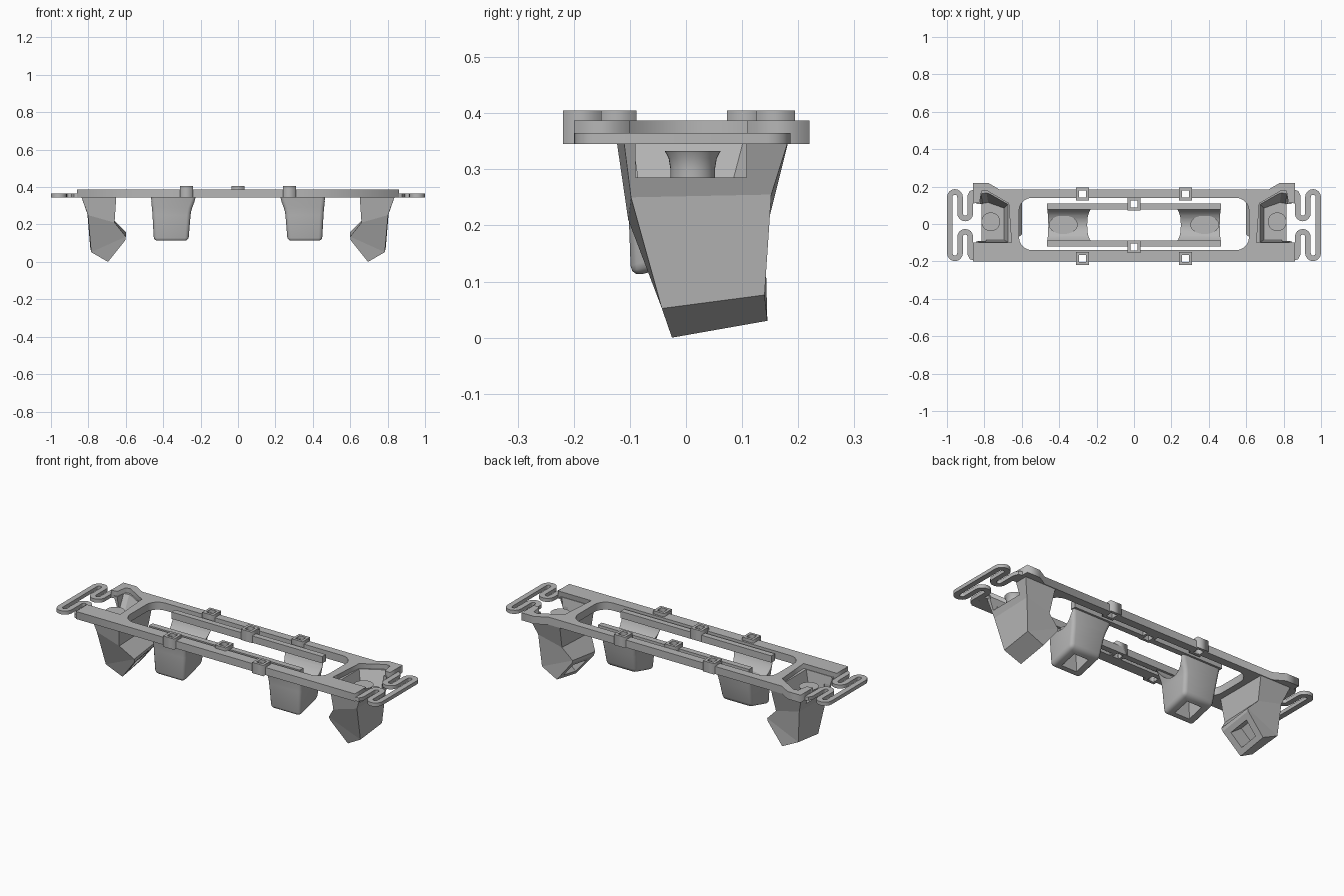
import bpy, bmesh, math
from mathutils import Vector

old = bpy.data.objects.get("Cube")
if old:
    bpy.data.objects.remove(old)

grey = bpy.data.materials.new("mid grey")
grey.use_nodes = True
GREY = (0.47, 0.47, 0.47, 1)
grey.diffuse_color = GREY
grey.node_tree.nodes["Principled BSDF"].inputs["Base Color"].default_value = GREY

BOTTOM, TOP = 0.345, 0.387


def add(name, data):
    ob = bpy.data.objects.new(name, data)
    bpy.context.scene.collection.objects.link(ob)
    ob.data.materials.append(grey)
    return ob


def bake(ob):
    """Replace an object by its evaluated mesh."""
    bpy.context.view_layer.update()
    deps = bpy.context.evaluated_depsgraph_get()
    mesh = bpy.data.meshes.new_from_object(ob.evaluated_get(deps))
    name, place = ob.name, ob.location.copy()
    bpy.data.objects.remove(ob)
    mesh.materials.clear()
    new = add(name, mesh)
    new.name = name
    new.location = place
    return new


def flat_shape(name, outlines, z0, z1):
    """Extruded outline; further outlines become holes."""
    cu = bpy.data.curves.new(name, "CURVE")
    cu.dimensions, cu.fill_mode = "2D", "BOTH"
    cu.extrude = (z1 - z0) / 2
    for pts in outlines:
        sp = cu.splines.new("POLY")
        sp.points.add(len(pts) - 1)
        for p, (x, y) in zip(sp.points, pts):
            p.co = (x, y, 0, 1)
        sp.use_cyclic_u = True
    ob = add(name, cu)
    ob.location.z = (z0 + z1) / 2
    return bake(ob)


def loft(name, rings, round_width=0):
    """Closed solid through rings of points, optionally rounded below the rim."""
    bm = bmesh.new()
    loops = [[bm.verts.new(p) for p in ring] for ring in rings]
    n = len(loops[0])
    for a, b in zip(loops, loops[1:]):
        for i in range(n):
            j = (i + 1) % n
            bm.faces.new((a[i], a[j], b[j], b[i]))
    bm.faces.new(loops[0])
    bm.faces.new(loops[-1])
    bmesh.ops.recalc_face_normals(bm, faces=bm.faces)
    if round_width:
        rim = set(loops[0])
        edges = [e for e in bm.edges if not (e.verts[0] in rim and e.verts[1] in rim)]
        bmesh.ops.bevel(bm, geom=edges, offset=round_width, segments=3,
                        profile=0.5, affect="EDGES", clamp_overlap=True)
    me = bpy.data.meshes.new(name)
    bm.to_mesh(me)
    bm.free()
    return add(name, me)


def rect(x0, x1, y0, y1):
    return [(x0, y0), (x1, y0), (x1, y1), (x0, y1)]


def block(name, x0, x1, y0, y1, z0, z1):
    return loft(name, [[(x, y, z) for x, y in rect(x0, x1, y0, y1)] for z in (z0, z1)])


def disc(cx, cy, z, rx, ry, n=32):
    return [(cx + rx * math.cos(2 * math.pi * i / n),
             cy + ry * math.sin(2 * math.pi * i / n), z) for i in range(n)]


def cut(ob, cutters):
    for c in cutters:
        m = ob.modifiers.new("cut", "BOOLEAN")
        m.operation, m.solver, m.object = "DIFFERENCE", "EXACT", c
    ob = bake(ob)
    for c in cutters:
        bpy.data.objects.remove(c)
    return ob


def smooth(ob, angle=35):
    bpy.ops.object.select_all(action="DESELECT")
    ob.select_set(True)
    bpy.context.view_layer.objects.active = ob
    bpy.ops.object.shade_smooth_by_angle(angle=math.radians(angle))


def rounded(hx, hy, r, n=6):
    pts = []
    for k, (sx, sy) in enumerate([(1, 1), (-1, 1), (-1, -1), (1, -1)]):
        for i in range(n + 1):
            a = math.pi / 2 * (k + i / n)
            pts.append((sx * (hx - r) + r * math.cos(a), sy * (hy - r) + r * math.sin(a)))
    return pts


# Main frame with end openings and a rounded window
half = [(0.72, 0.185), (0.78, 0.22), (0.86, 0.22), (0.86, 0.11), (0.825, 0.115),
        (0.815, 0.175), (0.79, 0.18), (0.67, 0.11), (0.655, -0.1), (0.86, -0.1), (0.86, -0.2)]
outline = half + [(-x, y) for x, y in reversed(half)]
frame = flat_shape("main_frame", [outline, rounded(0.615, 0.14, 0.07)], BOTTOM, TOP)

# Square clip rings on the frame and inner rails
CLIPS = [(-0.275, 0.16), (0.275, 0.16), (-0.275, -0.185), (0.275, -0.185), (0, 0.107), (0, -0.122)]
R, H = 0.034, 0.019


def clip_holes():
    return [block("hole_cutter", x - H, x + H, y - H, y + H, 0.3, 0.45) for x, y in CLIPS]


frame = cut(frame, clip_holes())
for x, y in CLIPS:
    flat_shape("clip_ring", [rect(x - R, x + R, y - R, y + R),
                             rect(x - H, x + H, y - H, y + H)], BOTTOM, 0.405)

# Inner rails
for name, y0, y1 in (("back_rail", 0.078, 0.11), ("front_rail", -0.12, -0.088)):
    cut(block(name, -0.465, 0.465, y0, y1, BOTTOM, TOP - 0.004), clip_holes())


def spring(name, s):
    """Folded flat spring: two S bends joined by a long outer leg."""
    r, xs, mid = 0.0275, (0.875, 0.93, 0.985), -0.006
    half = [(0.85, 0.17)]

    def arc(cx, cy, a0, a1, n=8):
        return [(cx + r * math.cos(math.radians(a0 + (a1 - a0) * i / n)),
                 cy + r * math.sin(math.radians(a0 + (a1 - a0) * i / n))) for i in range(n + 1)]
    half += [(0.868, 0.165), (xs[0], 0.15)]
    half += arc((xs[0] + xs[1]) / 2, 0.057, 180, 360)
    half += arc((xs[1] + xs[2]) / 2, 0.144, 180, 0)
    path = half + [(x, 2 * mid - y) for x, y in reversed(half)]
    cu = bpy.data.curves.new(name, "CURVE")
    cu.dimensions, cu.fill_mode, cu.extrude = "2D", "NONE", 0.01
    sp = cu.splines.new("POLY")
    sp.points.add(len(path) - 1)
    for p, (x, y) in zip(sp.points, path):
        p.co = (s * x, y, 0, 1)
    ob = add(name, cu)
    ob.location.z = BOTTOM + 0.01
    ob = bake(ob)
    m = ob.modifiers.new("width", "SOLIDIFY")
    m.thickness, m.offset = 0.03, 0
    smooth(bake(ob))


def outer_cup(side, s):
    """Angled block with a tray on top and a square recess in its tilted end."""
    def ring(*pts):
        return [(s * x, y, z) for x, y, z in pts]
    low = [Vector(p) for p in ((0.603, -0.05, 0.115), (0.695, -0.025, 0),
                               (0.695, 0.145, 0.03), (0.603, 0.142, 0.145))]
    cup = loft(side + "_outer_cup", [
        ring((0.65, -0.125, 0.36), (0.842, -0.112, 0.36), (0.842, 0.185, 0.36), (0.65, 0.185, 0.36)),
        ring((0.66, -0.103, 0.21), (0.802, -0.098, 0.25), (0.805, 0.152, 0.255), (0.66, 0.15, 0.22)),
        ring((0.6, -0.057, 0.135), (0.785, -0.043, 0.052), (0.79, 0.14, 0.076), (0.6, 0.142, 0.16)),
        ring(*low)])
    tray = loft("tray_cutter", [
        ring((0.668, -0.1, 0.38), (0.835, -0.1, 0.38), (0.82, 0.175, 0.38), (0.79, 0.18, 0.38), (0.668, 0.11, 0.38)),
        ring((0.695, -0.085, 0.285), (0.82, -0.085, 0.285), (0.81, 0.11, 0.285), (0.78, 0.115, 0.285), (0.695, 0.085, 0.285))])
    notch = block("notch_cutter", *sorted((s * 0.79, s * 0.9)), -0.09, 0.108, 0.285, 0.4)
    mid = sum(low, Vector()) / 4
    normal = (low[1] - low[0]).cross(low[2] - low[1]).normalized()
    if normal.z > 0:
        normal = -normal

    def scaled(k, depth):
        return ring(*[mid + (p - mid) * k - normal * depth for p in low])
    recess = loft("recess_cutter", [scaled(0.62, -0.03), scaled(0.58, 0.09)])
    cut(cup, [tray, notch, recess])
    c = (s * 0.766, 0.012)
    smooth(loft(side + "_outer_post", [disc(*c, z, r, r) for z, r in
                                       ((0.275, 0.04), (0.302, 0.04), (0.32, 0.043), (0.333, 0.05))]))


def inner_cup(side, s):
    """Rounded tapering cup with a trough-shaped top and a square recess below."""
    def ring(x0, x1, y0, y1, zf, zb):
        return [(s * x, y, zf if y == y0 else zb) for x, y in rect(x0, x1, y0, y1)]
    cup = loft(side + "_inner_cup", [
        ring(0.22, 0.468, -0.112, 0.1, 0.355, 0.355),
        ring(0.252, 0.458, -0.104, 0.088, 0.27, 0.27),
        ring(0.265, 0.45, -0.098, 0.065, 0.108, 0.15)], 0.02)
    trough = loft("trough_cutter", [[(x, y, z) for y, z, _ in disc(-0.006, 0.4, 0, 0.105, 0.13)]
                                    for x in (s * 0.1, s * 0.6)])
    recess = loft("recess_cutter", [ring(0.305, 0.41, -0.07, 0.035, 0.05, 0.05),
                                    ring(0.32, 0.395, -0.055, 0.025, 0.21, 0.21)])
    smooth(cut(cup, [trough, recess]))
    c = (s * 0.378, -0.004)
    smooth(loft(side + "_inner_post", [disc(*c, 0.26, 0.07, 0.045), disc(*c, 0.286, 0.077, 0.05)]))


for side, s in (("left", 1), ("right", -1)):
    spring(side + "_spring", s)
    outer_cup(side, s)
    inner_cup(side, s)
